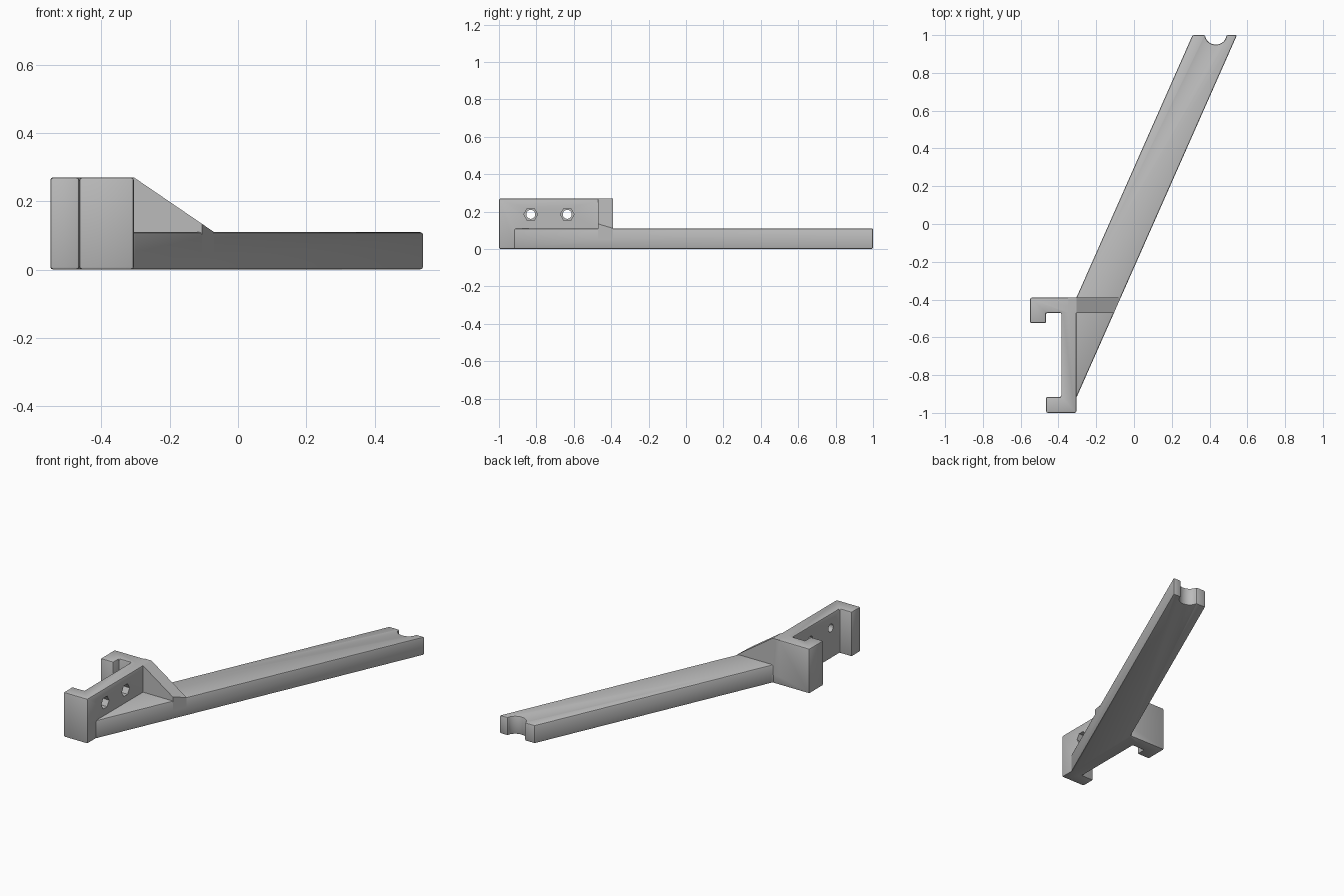
import bpy, bmesh, math
from mathutils import Matrix, Vector

cube = bpy.data.objects.get("Cube")
if cube:
    bpy.data.objects.remove(cube, do_unlink=True)

grey = bpy.data.materials.new("plain grey")
grey.use_nodes = True
colour = (0.5, 0.5, 0.5, 1)
grey.diffuse_color = colour
grey.node_tree.nodes["Principled BSDF"].inputs["Base Color"].default_value = colour


def prism(name, points, direction, clip=None):
    """Extrude a closed outline; clip is an optional (point, normal) plane."""
    bm = bmesh.new()
    face = bm.faces.new([bm.verts.new(p) for p in points])
    moved = bmesh.ops.extrude_face_region(bm, geom=[face])["geom"]
    verts = [g for g in moved if isinstance(g, bmesh.types.BMVert)]
    bmesh.ops.translate(bm, verts=verts, vec=direction)
    if clip:
        cut = bmesh.ops.bisect_plane(bm, geom=bm.verts[:] + bm.edges[:] + bm.faces[:],
                                     plane_co=clip[0], plane_no=clip[1], clear_outer=True)
        edges = [g for g in cut["geom_cut"] if isinstance(g, bmesh.types.BMEdge)]
        bmesh.ops.holes_fill(bm, edges=edges)
    bmesh.ops.recalc_face_normals(bm, faces=bm.faces)
    mesh = bpy.data.meshes.new(name)
    bm.to_mesh(mesh)
    bm.free()
    mesh.materials.append(grey)
    obj = bpy.data.objects.new(name, mesh)
    bpy.context.collection.objects.link(obj)
    return obj


def soften(obj):
    mod = obj.modifiers.new("edge rounding", 'BEVEL')
    mod.width = 0.008
    mod.segments = 2
    mod.limit_method = 'ANGLE'
    mod.angle_limit = math.radians(35)


def combine(obj, other, operation):
    mod = obj.modifiers.new(other.name, 'BOOLEAN')
    mod.operation = operation
    mod.solver = 'EXACT'
    mod.object = other
    other.hide_render = True
    other.hide_set(True)


# Clip bracket with a hook at each end
outline = [(-0.55, -0.39), (-0.305, -0.39), (-0.305, -1), (-0.465, -1),
           (-0.465, -0.915), (-0.385, -0.915), (-0.385, -0.47),
           (-0.465, -0.47), (-0.465, -0.525), (-0.55, -0.525)]
bracket = prism("bracket", [(x, y, 0) for x, y in outline], (0, 0, 0.27))
soften(bracket)

# Long slanted arm with a round notch in its far end
notch = [(0.433 + 0.056 * math.cos(a), 1 - 0.05 * math.sin(a))
         for a in (math.pi * i / 16 for i in range(17))]
outline = [(-0.35, -0.92), (-0.305, -0.92), (0.545, 1)] + notch + [
    (0.31, 1), (-0.305, -0.39), (-0.35, -0.41)]
arm = prism("arm", [(x, y, 0) for x, y in outline], (0, 0, 0.11))
soften(arm)

# Sloping gusset trimmed flush with the side of the arm
outline = [(-0.35, 0.05), (0, 0.05), (0, 0.062), (-0.305, 0.27), (-0.35, 0.27)]
gusset = prism("gusset", [(x, -0.47, z) for x, z in outline], (0, 0.08, 0),
               clip=(Vector((-0.305, -0.92, 0)), Vector((1.92, -0.85, 0))))

combine(bracket, arm, 'UNION')
combine(bracket, gusset, 'UNION')

# Screw holes with hexagonal nut recesses
for side, y in (("front", -0.83), ("rear", -0.635)):
    for kind, sides, radius, x in (("screw_hole", 24, 0.024, -0.45),
                                   ("nut_recess", 6, 0.037, -0.345)):
        ring = [(x, y + radius * math.cos(a), 0.185 + radius * math.sin(a))
                for a in (math.tau * i / sides for i in range(sides))]
        cutter = prism(side + "_" + kind, ring, (-0.25 - x, 0, 0))
        combine(bracket, cutter, 'DIFFERENCE')

# Bake the joined body, then drop the helper parts
bpy.context.view_layer.update()
graph = bpy.context.evaluated_depsgraph_get()
body = bpy.data.meshes.new_from_object(bracket.evaluated_get(graph))
helpers = [m.object for m in bracket.modifiers if m.type == 'BOOLEAN']
bracket.modifiers.clear()
bracket.data = body
bracket.name = "bracket_with_arm"
for helper in helpers:
    bpy.data.objects.remove(helper, do_unlink=True)

bpy.ops.object.select_all(action='DESELECT')
bracket.select_set(True)
bpy.context.view_layer.objects.active = bracket
bpy.ops.object.shade_smooth_by_angle(angle=math.radians(30))
